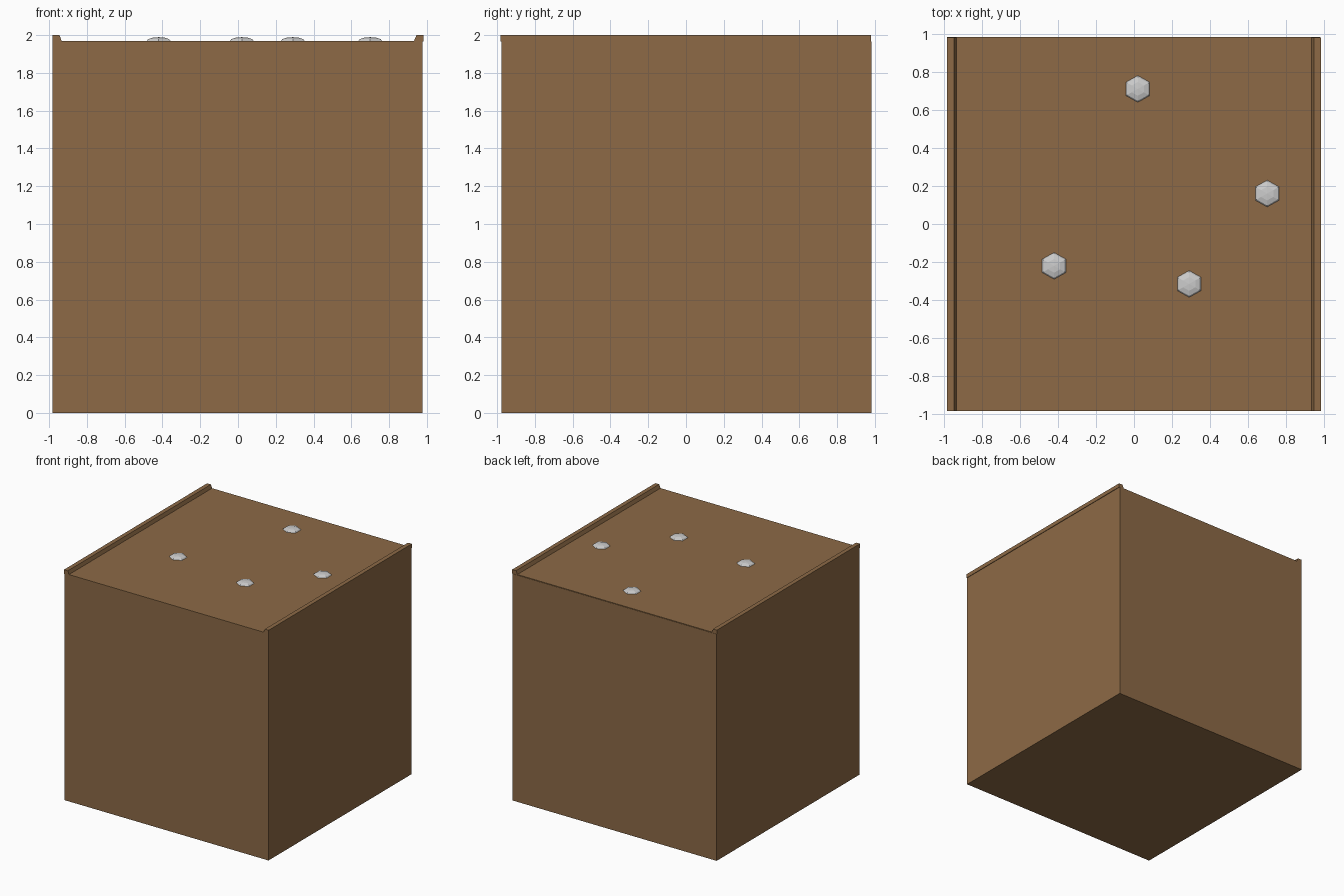
import bpy, bmesh
from mathutils import Matrix

if "Cube" in bpy.data.objects:
    bpy.data.objects.remove(bpy.data.objects["Cube"])


def finish(name, bm, mat=None):
    bmesh.ops.recalc_face_normals(bm, faces=bm.faces)
    me = bpy.data.meshes.new(name)
    bm.to_mesh(me)
    bm.free()
    ob = bpy.data.objects.new(name, me)
    bpy.context.collection.objects.link(ob)
    if mat:
        me.materials.append(mat)
    return ob


def prism(name, profile, y0, y1, mat):
    """Extrude an x-z profile along y."""
    bm = bmesh.new()
    face = bm.faces.new([bm.verts.new((x, y0, z)) for x, z in profile])
    ext = bmesh.ops.extrude_face_region(bm, geom=[face])["geom"]
    moved = [g for g in ext if isinstance(g, bmesh.types.BMVert)]
    bmesh.ops.translate(bm, verts=moved, vec=(0, y1 - y0, 0))
    return finish(name, bm, mat)


brown = bpy.data.materials.new("brown")
brown.diffuse_color = (0.266, 0.144, 0.061, 1)
brown.use_nodes = True
brown.node_tree.nodes["Principled BSDF"].inputs["Base Color"].default_value = brown.diffuse_color

# Main block
prism("soil_block", [(-0.982, 0), (0.977, 0), (0.977, 1.965), (-0.982, 1.965)],
      -0.977, 0.982, brown)

# Thin top layer with a raised, sloped lip along both sides
prism("top_layer_with_lips",
      [(-0.982, 1.965), (0.982, 1.965), (0.982, 2.0), (0.945, 2.0),
       (0.932, 1.97), (-0.934, 1.97), (-0.945, 2.0), (-0.982, 2.0)],
      -0.982, 0.979, brown)

# Flattened six-sided pebbles, half sunk in the surface
for i, (x, y) in enumerate([(0.02, 0.71), (0.70, 0.16), (-0.42, -0.22), (0.29, -0.315)]):
    bm = bmesh.new()
    bmesh.ops.create_uvsphere(bm, u_segments=6, v_segments=6, radius=1)
    bmesh.ops.transform(bm, verts=bm.verts,
                        matrix=Matrix.Translation((x, y, 1.968)) @ Matrix.Diagonal((0.074, 0.072, 0.021, 1)))
    finish(f"pebble_{i + 1}", bm)
